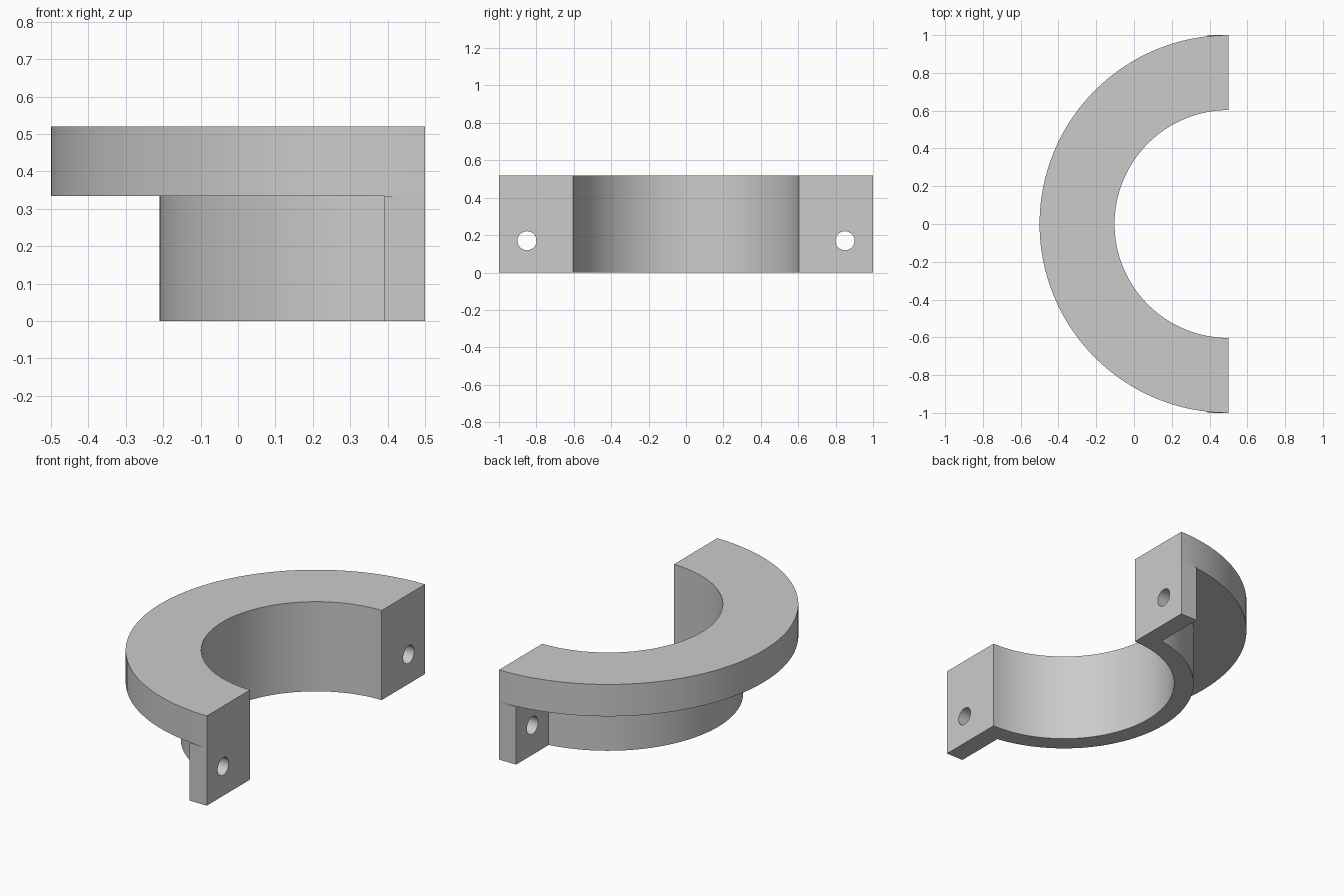
import bpy, bmesh, math
from mathutils import Vector, Matrix

if "Cube" in bpy.data.objects:
    bpy.data.objects.remove(bpy.data.objects["Cube"])

CX = 0.5                              # ring axis, also the flat mating face
R_IN, R_NECK, R_OUT = 0.603, 0.71, 1.0
Z_STEP, Z_TOP = 0.335, 0.52
TAB_X, TAB_Y0 = 0.39, 0.66
HOLE_Y, HOLE_Z, HOLE_R = 0.85, 0.17, 0.051


def make_object(name, bm):
    bmesh.ops.recalc_face_normals(bm, faces=bm.faces)
    mesh = bpy.data.meshes.new(name)
    bm.to_mesh(mesh)
    bm.free()
    obj = bpy.data.objects.new(name, mesh)
    bpy.context.collection.objects.link(obj)
    return obj


def apply_boolean(target, other, operation):
    mod = target.modifiers.new(operation.title(), 'BOOLEAN')
    mod.operation, mod.object, mod.solver = operation, other, 'EXACT'
    bpy.context.view_layer.objects.active = target
    bpy.ops.object.modifier_apply(modifier=mod.name)
    bpy.data.objects.remove(other)


# Half ring: stepped profile swept through 180 degrees
bm = bmesh.new()
profile = [(R_IN, 0), (R_NECK, 0), (R_NECK, Z_STEP),
           (R_OUT, Z_STEP), (R_OUT, Z_TOP), (R_IN, Z_TOP)]
start = bm.faces.new([bm.verts.new((CX, r, z)) for r, z in profile])
edges = start.edges[:]
result = bmesh.ops.spin(bm, geom=edges, cent=(CX, 0, 0), axis=(0, 0, 1),
                        angle=math.pi, steps=64)
end_edges = [e for e in result['geom_last'] if isinstance(e, bmesh.types.BMEdge)]
bmesh.ops.contextual_create(bm, geom=end_edges)
clamp = make_object("half_ring_clamp", bm)

# Bolt tabs under the flange, one at each end, with drilled holes
for side in (1, -1):
    size = Vector((CX - TAB_X, R_OUT - TAB_Y0, Z_STEP))
    centre = Vector(((CX + TAB_X) / 2, side * (R_OUT + TAB_Y0) / 2, Z_STEP / 2))
    bm = bmesh.new()
    bmesh.ops.create_cube(bm, size=1, matrix=Matrix.Translation(centre) @ Matrix.Diagonal((*size, 1)))
    apply_boolean(clamp, make_object("bolt_tab", bm), 'UNION')

    bm = bmesh.new()
    place = Matrix.Translation((CX, side * HOLE_Y, HOLE_Z)) @ Matrix.Rotation(math.pi / 2, 4, 'Y')
    bmesh.ops.create_cone(bm, cap_ends=True, segments=32, radius1=HOLE_R,
                          radius2=HOLE_R, depth=0.6, matrix=place)
    apply_boolean(clamp, make_object("bolt_hole_cutter", bm), 'DIFFERENCE')

# Smooth curved walls, crisp edges
clamp.select_set(True)
bpy.context.view_layer.objects.active = clamp
bpy.ops.object.shade_smooth_by_angle(angle=math.radians(30))
